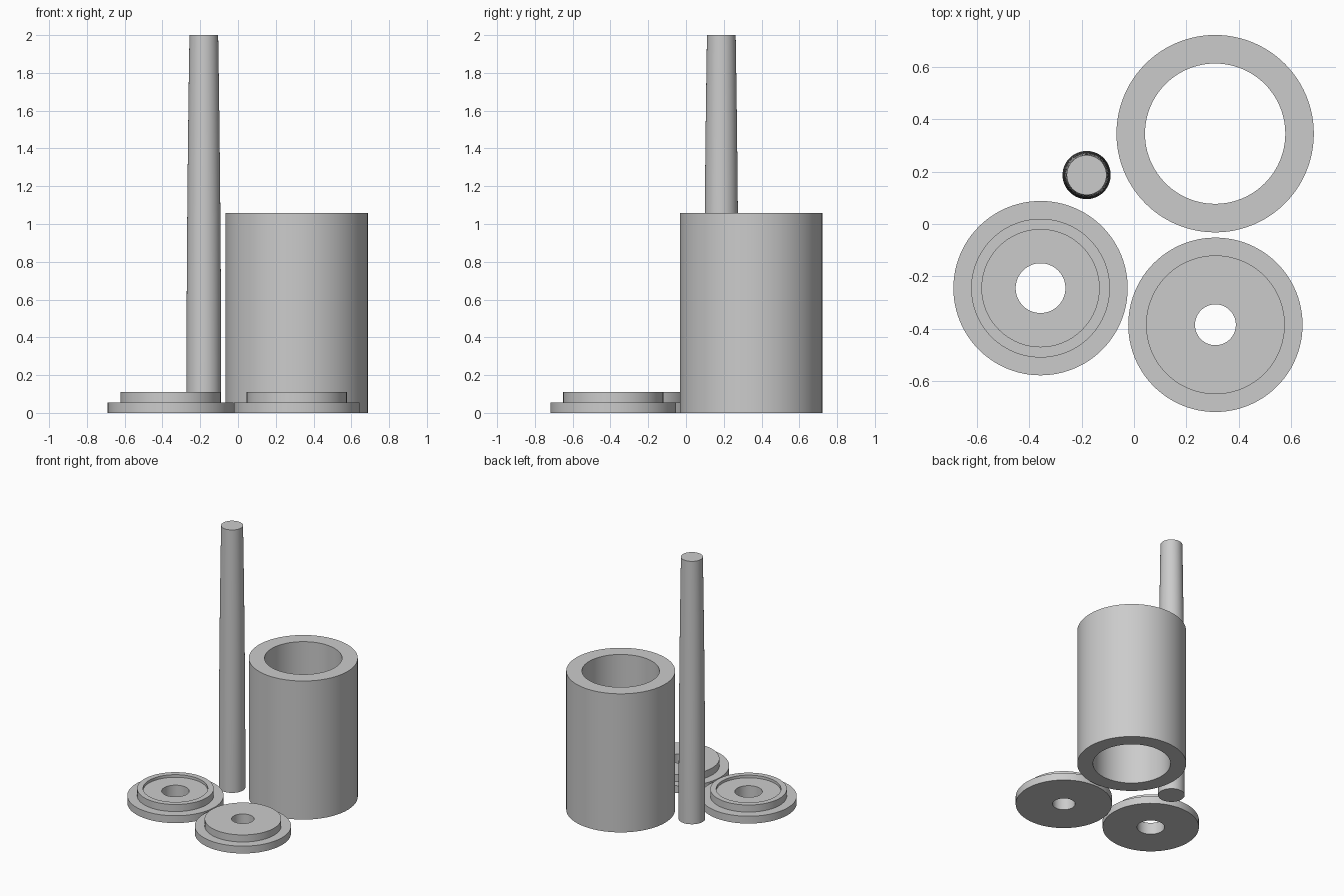
import bpy, bmesh, math

if "Cube" in bpy.data.objects:
    bpy.data.objects.remove(bpy.data.objects["Cube"])

SEGMENTS = 96

grey = bpy.data.materials.new("plain grey")
grey.diffuse_color = (0.6, 0.6, 0.6, 1)
grey.use_nodes = True
grey.node_tree.nodes["Principled BSDF"].inputs["Base Color"].default_value = grey.diffuse_color


def lathe(name, centre, profile, closed=True):
    """Revolve (radius, height) points about a vertical axis at centre.
    Closed profiles make rings; open ones are capped at both ends."""
    bm = bmesh.new()
    rings = []
    for r, z in profile:
        rings.append([bm.verts.new((r * math.cos(a), r * math.sin(a), z))
                      for a in (2 * math.pi * i / SEGMENTS for i in range(SEGMENTS))])
    pairs = list(zip(rings, rings[1:]))
    if closed:
        pairs.append((rings[-1], rings[0]))
    else:
        bm.faces.new(rings[0])
        bm.faces.new(rings[-1])
    for lower, upper in pairs:
        for i in range(SEGMENTS):
            j = (i + 1) % SEGMENTS
            bm.faces.new((lower[i], lower[j], upper[j], upper[i]))
    bmesh.ops.recalc_face_normals(bm, faces=bm.faces)
    mesh = bpy.data.meshes.new(name)
    bm.to_mesh(mesh)
    bm.free()
    mesh.materials.append(grey)
    obj = bpy.data.objects.new(name, mesh)
    obj.location = (*centre, 0)
    bpy.context.collection.objects.link(obj)
    bpy.ops.object.select_all(action='DESELECT')
    obj.select_set(True)
    bpy.context.view_layer.objects.active = obj
    bpy.ops.object.shade_smooth_by_angle(angle=math.radians(30))
    return obj


# Thick open tube
lathe("tube", (0.31, 0.345),
      [(0.268, 0), (0.377, 0), (0.377, 1.058), (0.268, 1.058)])

# Tall solid rod, narrowing gently towards the top
lathe("tapered_rod", (-0.181, 0.187),
      [(0.092 - 0.016 * (i / 16) ** 2, 2 * i / 16) for i in range(17)],
      closed=False)

# Stepped cap with a shallow recess in its raised rim
lathe("recessed_cap", (-0.357, -0.245),
      [(0.095, 0), (0.333, 0), (0.333, 0.056), (0.265, 0.056),
       (0.265, 0.11), (0.224, 0.11), (0.224, 0.09), (0.095, 0.09)])

# Stepped cap with a flat top
lathe("flat_cap", (0.311, -0.385),
      [(0.078, 0), (0.333, 0), (0.333, 0.056), (0.265, 0.056),
       (0.265, 0.11), (0.078, 0.11)])
